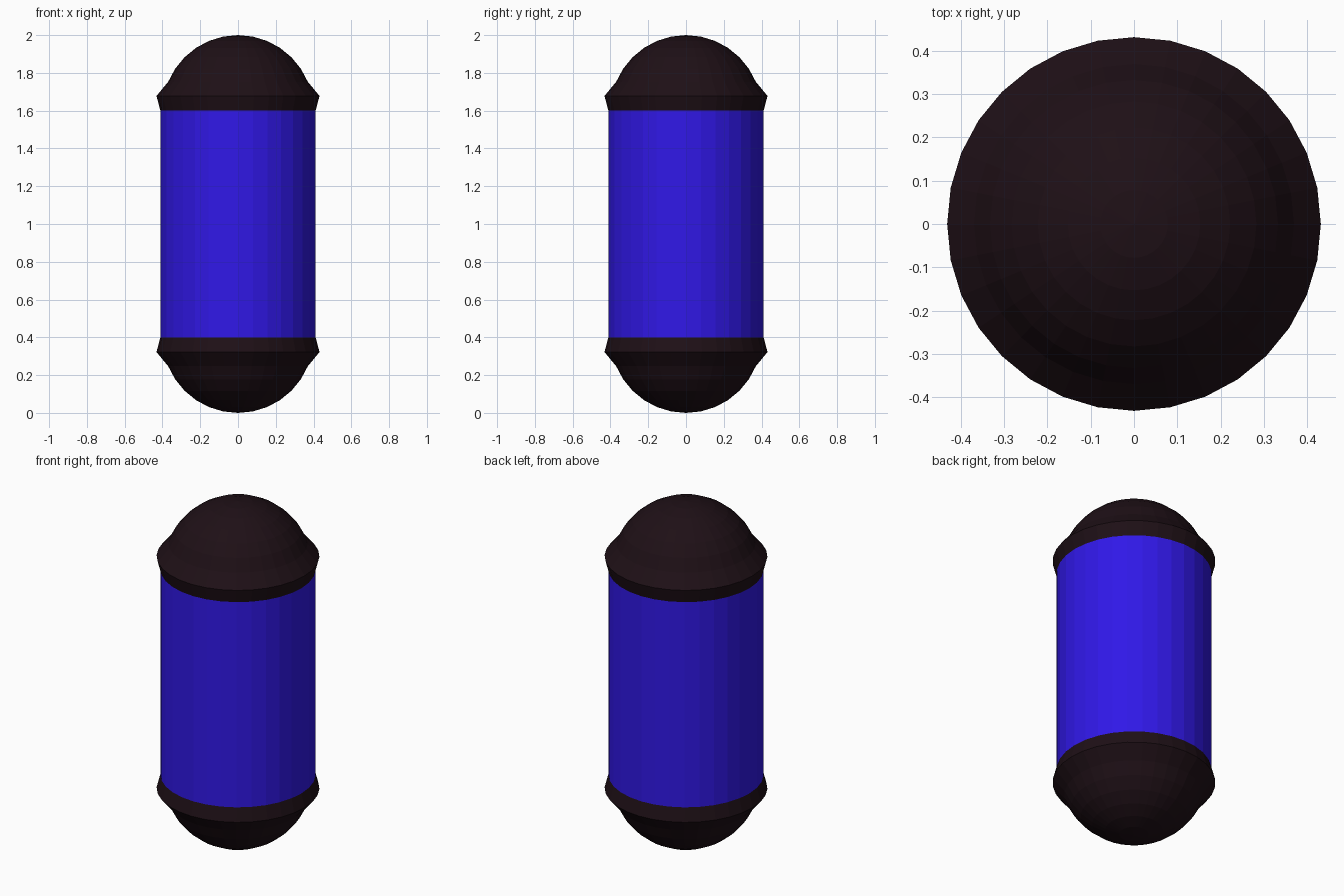
import bpy, bmesh, math

if "Cube" in bpy.data.objects:
    bpy.data.objects.remove(bpy.data.objects["Cube"])

SIDES = 32
R = 0.40          # dome radius
BODY_R = 0.411    # tube radius
LOW, HIGH = 0.4, 1.6


def material(name, rgb):
    m = bpy.data.materials.new(name)
    m.diffuse_color = (*rgb, 1)
    m.use_nodes = True
    m.node_tree.nodes["Principled BSDF"].inputs["Base Color"].default_value = m.diffuse_color
    return m


def lathe(name, profile, mat):
    """Turn an (r, z) profile around the z axis; r = 0 makes a pole."""
    bm = bmesh.new()
    rings = []
    for r, z in profile:
        if r < 1e-6:
            rings.append([bm.verts.new((0, 0, z))] * SIDES)
        else:
            rings.append([bm.verts.new((r * math.cos(2 * math.pi * i / SIDES),
                                        r * math.sin(2 * math.pi * i / SIDES), z))
                          for i in range(SIDES)])
    for a, b in zip(rings, rings[1:]):
        for i in range(SIDES):
            j = (i + 1) % SIDES
            quad = list(dict.fromkeys((a[i], a[j], b[j], b[i])))
            bm.faces.new(quad)
    bmesh.ops.recalc_face_normals(bm, faces=bm.faces)
    # open shells: make sure the normals point away from the axis
    f = max(bm.faces, key=lambda f: f.calc_center_median().xy.length)
    if f.normal.xy.dot(f.calc_center_median().xy) < 0:
        bmesh.ops.reverse_faces(bm, faces=bm.faces)
    me = bpy.data.meshes.new(name)
    bm.to_mesh(me)
    bm.free()
    me.materials.append(mat)
    ob = bpy.data.objects.new(name, me)
    bpy.context.collection.objects.link(ob)
    return ob


blue = material("blue", (0.03, 0.009, 0.8))
dark = material("dark", (0.013, 0.005, 0.008))

# Dome profile: hemisphere rings, with the lowest ring flared into a rim
dome = [(BODY_R, 0.0)]
for k in range(1, 9):
    t = math.radians(11.25 * k)
    flare = 1.1 if k == 1 else 1.0
    dome.append((R * math.cos(t) * flare if k < 8 else 0.0, R * math.sin(t)))

# Blue tube
lathe("body", [(BODY_R, LOW), (BODY_R, HIGH)], blue)

# Dark end caps
lathe("top_cap", [(r, HIGH + h) for r, h in dome], dark)
lathe("bottom_cap", [(r, LOW - h) for r, h in dome], dark)
